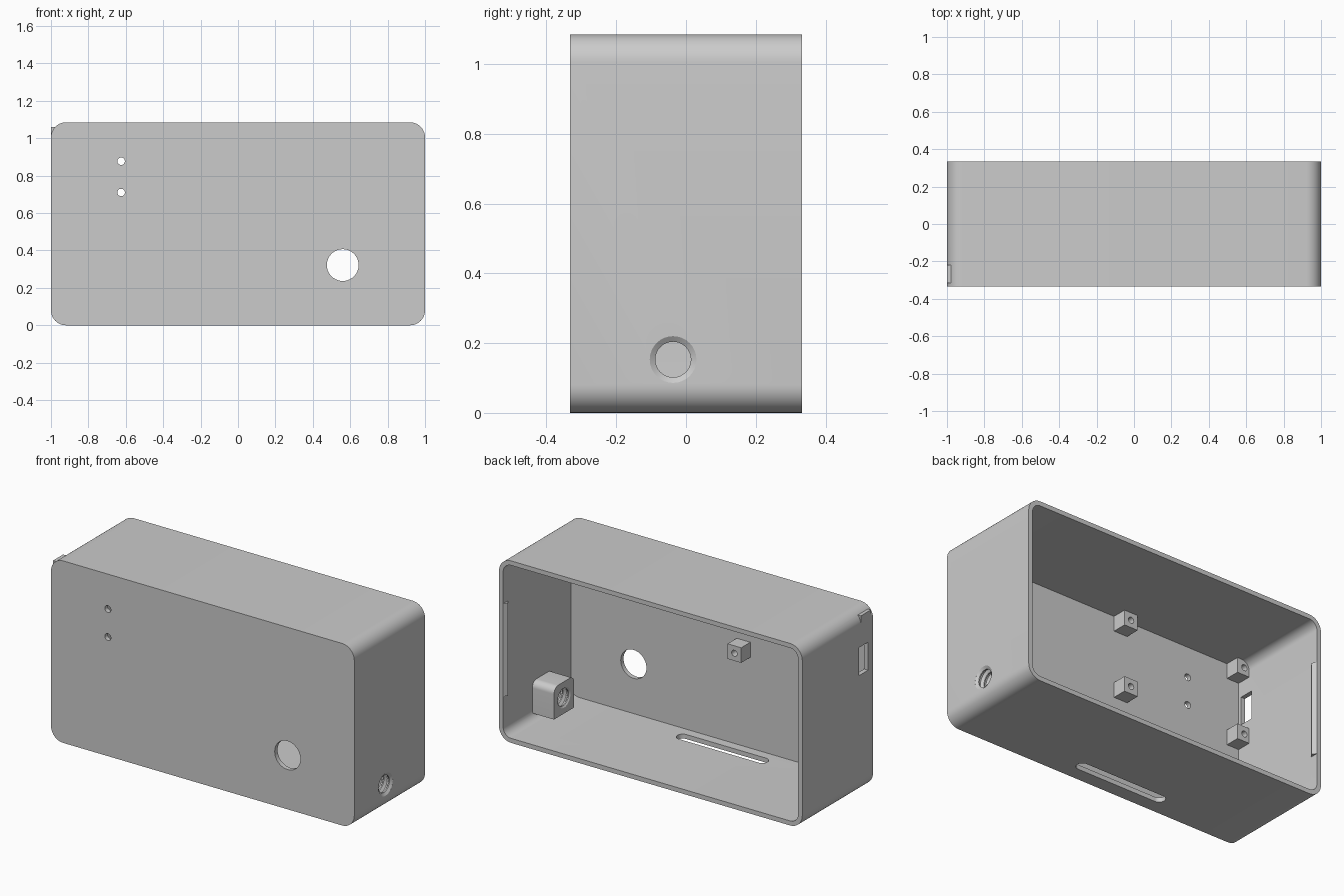
import bpy, bmesh, math
from mathutils import Matrix, Vector

if "Cube" in bpy.data.objects:
    bpy.data.objects.remove(bpy.data.objects["Cube"])

grey = bpy.data.materials.new("light_grey")
grey.use_nodes = True
grey.diffuse_color = (0.6, 0.6, 0.6, 1)
grey.node_tree.nodes["Principled BSDF"].inputs["Base Color"].default_value = (0.6, 0.6, 0.6, 1)

HEIGHT, HALF_D, WALL, RADIUS = 1.085, 0.333, 0.027, 0.08


def finish(name, bm):
    bmesh.ops.recalc_face_normals(bm, faces=bm.faces)
    mesh = bpy.data.meshes.new(name)
    bm.to_mesh(mesh)
    bm.free()
    mesh.materials.append(grey)
    obj = bpy.data.objects.new(name, mesh)
    bpy.context.scene.collection.objects.link(obj)
    return obj


def box(name, xs, ys, zs, radius=0, axis=1, top_only=False):
    """Box from ranges, optionally rounding the edges parallel to one axis."""
    bm = bmesh.new()
    bmesh.ops.create_cube(bm, size=1)
    for v in bm.verts:
        v.co = Vector([lo + (hi - lo) * (c + 0.5) for c, (lo, hi) in zip(v.co, (xs, ys, zs))])
    if radius:
        edges = []
        for e in bm.edges:
            a, b = e.verts[0].co, e.verts[1].co
            along = abs((b - a).normalized()[axis]) > 0.9
            if along and (not top_only or min(a.z, b.z) > zs[1] - 0.001):
                edges.append(e)
        bmesh.ops.bevel(bm, geom=edges, offset=radius, segments=10, profile=0.5,
                        affect='EDGES', clamp_overlap=False)
        bmesh.ops.remove_doubles(bm, verts=bm.verts, dist=0.0001)
    return finish(name, bm)


def front_drill(name, x, z, radius, y0, y1):
    bm = bmesh.new()
    place = Matrix.Translation((x, (y0 + y1) / 2, z)) @ Matrix.Rotation(math.pi / 2, 4, 'X')
    bmesh.ops.create_cone(bm, cap_ends=True, segments=40, radius1=radius, radius2=radius,
                          depth=y1 - y0, matrix=place)
    return finish(name, bm)


def thread_cutter(name, y, z, x0, x1, small, large, turns):
    """Ribbed round plug along x, standing in for a screw thread."""
    bm = bmesh.new()
    step = (x1 - x0) / turns
    profile = [(x0, 0), (x0, small)]
    for i in range(turns):
        a = x0 + i * step
        profile += [(a + step * 0.2, small), (a + step * 0.5, large),
                    (a + step * 0.7, large), (a + step, small)]
    profile.append((x1, 0))
    verts = [bm.verts.new((px, y, z + r)) for px, r in profile]
    edges = [bm.edges.new(pair) for pair in zip(verts, verts[1:])]
    bmesh.ops.spin(bm, geom=verts + edges, cent=(0, y, z), axis=(1, 0, 0),
                   angle=math.tau, steps=32)
    bmesh.ops.remove_doubles(bm, verts=bm.verts, dist=0.0001)
    return finish(name, bm)


def combine(target, tool, operation):
    mod = target.modifiers.new(tool.name, 'BOOLEAN')
    mod.operation, mod.solver, mod.object = operation, 'EXACT', tool
    bpy.context.view_layer.update()
    result = bpy.data.meshes.new_from_object(
        target.evaluated_get(bpy.context.evaluated_depsgraph_get()))
    target.modifiers.clear()
    target.data = result
    bpy.data.objects.remove(tool)


# Rounded shell, open at the back
case = box("case", (-1, 1), (-HALF_D, HALF_D), (0, HEIGHT), RADIUS)
cavity = box("cavity", (-1 + WALL, 1 - WALL), (-HALF_D + WALL, HALF_D + 0.1),
             (WALL, HEIGHT - WALL), RADIUS - WALL)
combine(case, cavity, 'DIFFERENCE')

# Circuit board posts; the outer upper one just breaks the rounded corner
post_holes = []
for xs in ((-0.21, -0.12), (-0.999, -0.893)):
    for z in (1.014, 0.613):
        post = box("post", xs, (-0.315, -0.22), (z - 0.045, z + 0.045))
        combine(case, post, 'UNION')
        post_holes.append((max(sum(xs) / 2, -0.94), z))
for x, z in post_holes:
    combine(case, front_drill("post_hole", x, z, 0.018, -0.29, -0.2), 'DIFFERENCE')

# Threaded mounting boss on the left wall
BOSS_Y, BOSS_Z = -0.037, 0.153
boss = box("boss", (0.83, 0.985), (BOSS_Y - 0.095, BOSS_Y + 0.095),
           (BOSS_Z - 0.095, BOSS_Z + 0.095), 0.04, 0, True)
combine(case, boss, 'UNION')
combine(case, thread_cutter("thread", BOSS_Y, BOSS_Z, 0.80, 1.018, 0.051, 0.067, 6), 'DIFFERENCE')

# Front openings
for x, z, r in ((0.56, 0.322, 0.085), (-0.625, 0.877, 0.02), (-0.625, 0.71, 0.02)):
    combine(case, front_drill("front_hole", x, z, r, -0.4, -0.25), 'DIFFERENCE')

# Side window and bottom slot
combine(case, box("window", (-1.05, -0.95), (-0.287, -0.2), (0.71, 0.877)), 'DIFFERENCE')
combine(case, box("slot", (-0.387, 0.207), (-0.25, -0.18), (-0.05, 0.05), 0.0345, 2), 'DIFFERENCE')

# Triangular snap ridges inside both side walls
for side, label in ((1, "left"), (-1, "right")):
    bm = bmesh.new()
    wall_x = 1 - WALL
    points = ((wall_x + 0.005, 0.285), (wall_x, 0.285), (wall_x - 0.016, 0.309),
              (wall_x, 0.332), (wall_x + 0.005, 0.332))
    face = bm.faces.new([bm.verts.new((side * x, y, 0.262)) for x, y in points])
    top = bmesh.ops.extrude_face_region(bm, geom=[face])["geom"]
    bmesh.ops.translate(bm, vec=(0, 0, 0.553),
                        verts=[g for g in top if isinstance(g, bmesh.types.BMVert)])
    finish(label + "_snap_ridge", bm)

# Smooth the rounded corners and holes, keep other edges crisp
bpy.context.view_layer.update()
case.select_set(True)
bpy.context.view_layer.objects.active = case
bpy.ops.object.shade_smooth_by_angle(angle=math.radians(30))
